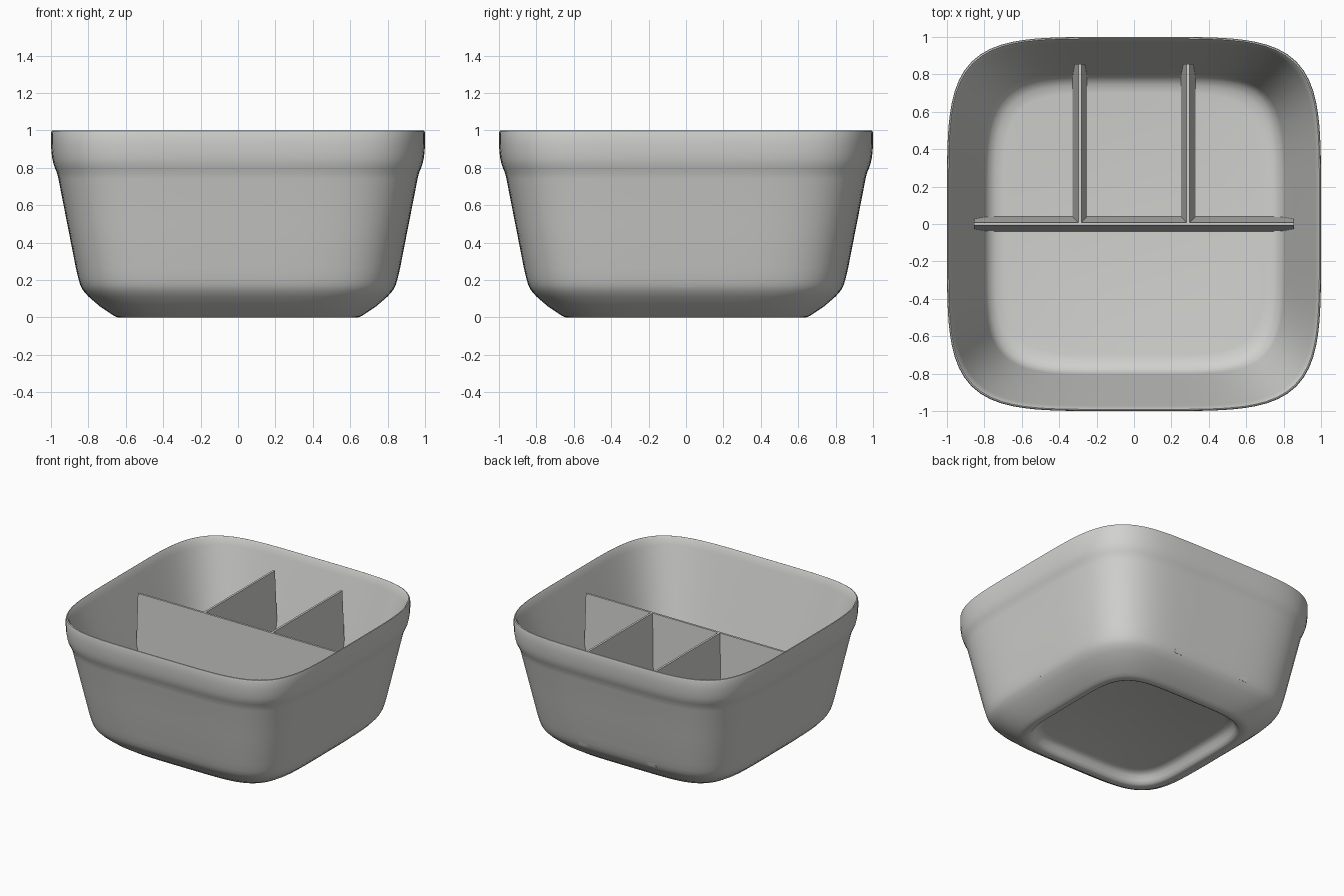
import bpy
import bmesh
from math import sin, cos, pi

if "Cube" in bpy.data.objects:
    bpy.data.objects.remove(bpy.data.objects["Cube"], do_unlink=True)

# One matte colour for everything
grey = bpy.data.materials.new("warm light grey")
grey.use_nodes = True
colour = (0.64, 0.64, 0.62, 1)
grey.diffuse_color = colour
grey.node_tree.nodes["Principled BSDF"].inputs["Base Color"].default_value = colour


def finish(bm, name):
    bmesh.ops.recalc_face_normals(bm, faces=bm.faces)
    mesh = bpy.data.meshes.new(name)
    bm.to_mesh(mesh)
    bm.free()
    mesh.materials.append(grey)
    obj = bpy.data.objects.new(name, mesh)
    bpy.context.collection.objects.link(obj)
    bpy.ops.object.select_all(action="DESELECT")
    obj.select_set(True)
    bpy.context.view_layer.objects.active = obj
    bpy.ops.object.shade_smooth_by_angle(angle=0.7)


def bridge_and_cap(bm, loops):
    for low, high in zip(loops, loops[1:]):
        for i in range(len(low)):
            j = (i + 1) % len(low)
            bm.faces.new((low[i], low[j], high[j], high[i]))
    bm.faces.new(loops[0])
    bm.faces.new(loops[-1])


def ring(bm, half, z, power=4.9, segments=128):
    """Rounded-square loop of vertices."""
    verts = []
    for i in range(segments):
        c, s = cos(2 * pi * i / segments), sin(2 * pi * i / segments)
        r = half / (abs(c) ** power + abs(s) ** power) ** (1 / power)
        verts.append(bm.verts.new((r * c, r * s, z)))
    return verts


# Bowl: hollow rounded foot, outer wall with thick rim band, inner wall, floor
underside = [(0.52, 0.08), (0.55, 0.073), (0.57, 0.055), (0.583, 0.028),
             (0.596, 0.008), (0.612, 0)]
outer = [(0.64, 0), (0.656, 0.005), (0.676, 0.017), (0.74, 0.06), (0.8, 0.112),
         (0.829, 0.145), (0.843, 0.172), (0.853, 0.205), (0.866, 0.26), (0.913, 0.5),
         (0.96, 0.74), (0.967, 0.77), (0.978, 0.797), (0.987, 0.822), (0.993, 0.85),
         (0.998, 0.89), (1, 0.93), (1, 0.985), (0.997, 0.997)]
inner = [(0.991, 1), (0.982, 0.985), (0.97, 0.94), (0.855, 0.5), (0.807, 0.315),
         (0.798, 0.283), (0.778, 0.253), (0.745, 0.232), (0.7, 0.225)]
bowl = bmesh.new()
bridge_and_cap(bowl, [ring(bowl, half, z) for half, z in underside + outer + inner])
finish(bowl, "bowl")


# Dividers: thin upright walls, tapered in thickness from bottom to top
def divider(name, start, along_y=False, offset=0):
    # height, half thickness, reach
    sections = [(0.165, 0.042, 0.84), (0.19, 0.041, 0.848),
                (0.25, 0.038, 0.856), (0.885, 0.008, 0.856)]
    bm = bmesh.new()
    loops = []
    for z, half, reach in sections:
        low = start * reach
        corners = [(low, -half), (reach, -half), (reach, half), (low, half)]
        loops.append([bm.verts.new((offset + v, u, z) if along_y else (u, offset + v, z))
                      for u, v in corners])
    bridge_and_cap(bm, loops)
    finish(bm, name)


divider("main_divider", -1)
for side, x in (("left", 0.29), ("right", -0.29)):
    divider(side + "_divider", 0, along_y=True, offset=x)
